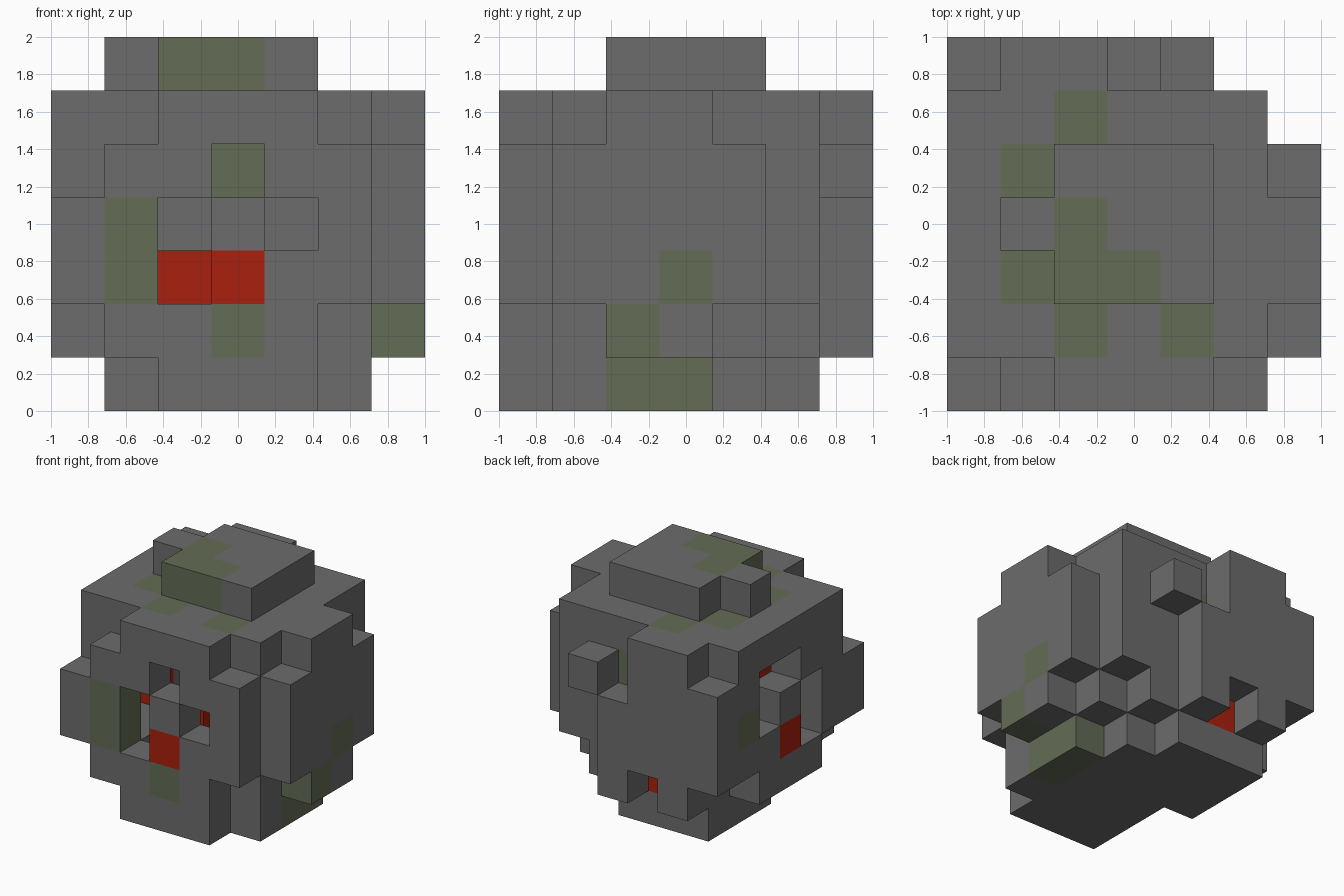
import bpy, bmesh
from itertools import product
from mathutils import Vector

old = bpy.data.objects.get("Cube")
if old:
    bpy.data.objects.remove(old, do_unlink=True)

CELL = 2 / 7
STEPS = [(1, 0, 0), (-1, 0, 0), (0, 1, 0), (0, -1, 0), (0, 0, 1), (0, 0, -1)]
parts = {}   # block position -> part name
colours = {}   # block position -> material slot, stone when missing


def span(first, last=None):
    return range(first, (first if last is None else last) + 1)


def fill(part, xs, ys, zs):
    for cell in product(xs, ys, zs):
        parts.setdefault(cell, part)


def carve(xs, ys, zs):
    for cell in product(xs, ys, zs):
        parts.pop(cell, None)


def paint(slot, xs, ys, zs):
    for cell in product(xs, ys, zs):
        colours[cell] = slot


def neighbour(cell, step):
    return tuple(c + s for c, s in zip(cell, step))


def make_material(name, rgb):
    mat = bpy.data.materials.new(name)
    mat.use_nodes = True
    colour = (*rgb, 1)
    mat.diffuse_color = colour
    mat.node_tree.nodes["Principled BSDF"].inputs["Base Color"].default_value = colour
    return mat


def build_part(part, materials):
    # Only the sides that no neighbouring block covers become faces
    bm = bmesh.new()
    verts = {}
    for cell in [c for c, owner in parts.items() if owner == part]:
        centre = Vector(cell) + Vector((0.5, 0.5, 0.5))
        for step in STEPS:
            if neighbour(cell, step) in parts:
                continue
            normal = Vector(step)
            side = Vector((step[1], step[2], step[0]))
            up = normal.cross(side)
            loop = []
            for a, b in ((-1, -1), (1, -1), (1, 1), (-1, 1)):
                corner = centre + (normal + a * side + b * up) / 2
                key = tuple(round(c) for c in corner)
                if key not in verts:
                    verts[key] = bm.verts.new(Vector(key) * CELL - Vector((1, 1, 0)))
                loop.append(verts[key])
            bm.faces.new(loop).material_index = colours.get(cell, STONE)
    mesh = bpy.data.meshes.new(part)
    bm.to_mesh(mesh)
    bm.free()
    for mat in materials:
        mesh.materials.append(mat)
    bpy.context.collection.objects.link(bpy.data.objects.new(part, mesh))


# Main body and its lower tier
fill("body", span(0, 5), span(1, 5), span(2, 5))
fill("lower_tier", span(1, 5), span(1, 4), span(1))
fill("lower_tier", span(1, 4), span(5), span(1))
fill("lower_tier", span(0), span(2, 4), span(1))

# Base
fill("base", span(2, 5), span(1, 3), span(0))
fill("base", span(1, 4), span(3, 4), span(0))
fill("base", span(1, 3), span(5), span(0))

# Left side plates
fill("left_side", span(6), span(1, 4), span(2, 4))
fill("left_side", span(6), span(2, 3), span(1, 5))

# Front plates
fill("front_side", span(1, 4), span(0), span(1, 4))
fill("front_side", span(2, 4), span(0), span(0, 5))
fill("front_side", span(0), span(0), span(2, 3))
fill("front_side", span(5), span(0), span(2, 4))

# Back plates
fill("back_side", span(0, 2), span(6), span(2, 4))
fill("back_side", span(1, 2), span(6), span(5))
fill("back_side", span(1), span(6), span(1))
fill("back_side", span(3), span(6), span(1, 3))
fill("back_side", span(4), span(6), span(4))

# Cap
fill("cap", span(2, 4), span(2, 4), span(6))
fill("cap", span(1), span(3), span(6))

# Hollow out the inside below the roof
inner = [c for c in parts
         if c[2] < 5 and all(neighbour(c, s) in parts for s in STEPS)]
for cell in inner:
    del parts[cell]

# Front openings
carve(span(2), span(0), span(2, 3))
carve(span(4), span(0), span(3))
carve(span(3), span(0), span(4))

# Right side openings
carve(span(0), span(2), span(2, 3))
carve(span(0), span(4), span(3, 4))
carve(span(0), span(3), span(4))

# Inner blocks seen through the openings
fill("inner_blocks", span(2), span(5), span(1, 2))
fill("inner_blocks", span(1), span(4), span(1))

STONE, MOSS, EMBER = range(3)

# Moss on the cap and roof
paint(MOSS, span(2, 3), span(2), span(6))
paint(MOSS, span(2), span(3), span(6))
for x, y in ((2, 5), (1, 4), (1, 2), (2, 1), (4, 1)):
    paint(MOSS, span(x), span(y), span(5))

# Moss on the sides and base
paint(MOSS, span(1), span(0), span(2, 3))
paint(MOSS, span(3), span(0), span(1))
paint(MOSS, span(6), span(2), span(1))
paint(MOSS, span(6), span(3), span(2))
paint(MOSS, span(5), span(2, 3), span(0))
paint(MOSS, span(3), span(5), span(4))
paint(MOSS, span(0), span(5), span(3))

# Red blocks
paint(EMBER, span(3), span(0), span(2))
paint(EMBER, span(0), span(3), span(2))
paint(EMBER, span(2), span(5), span(1, 2))
paint(EMBER, span(1), span(4), span(1))

palette = [
    make_material("stone grey", (0.15, 0.15, 0.15)),
    make_material("moss green", (0.125, 0.15, 0.09)),
    make_material("ember red", (0.4, 0.014, 0.004)),
]
for part in sorted(set(parts.values())):
    build_part(part, palette)
